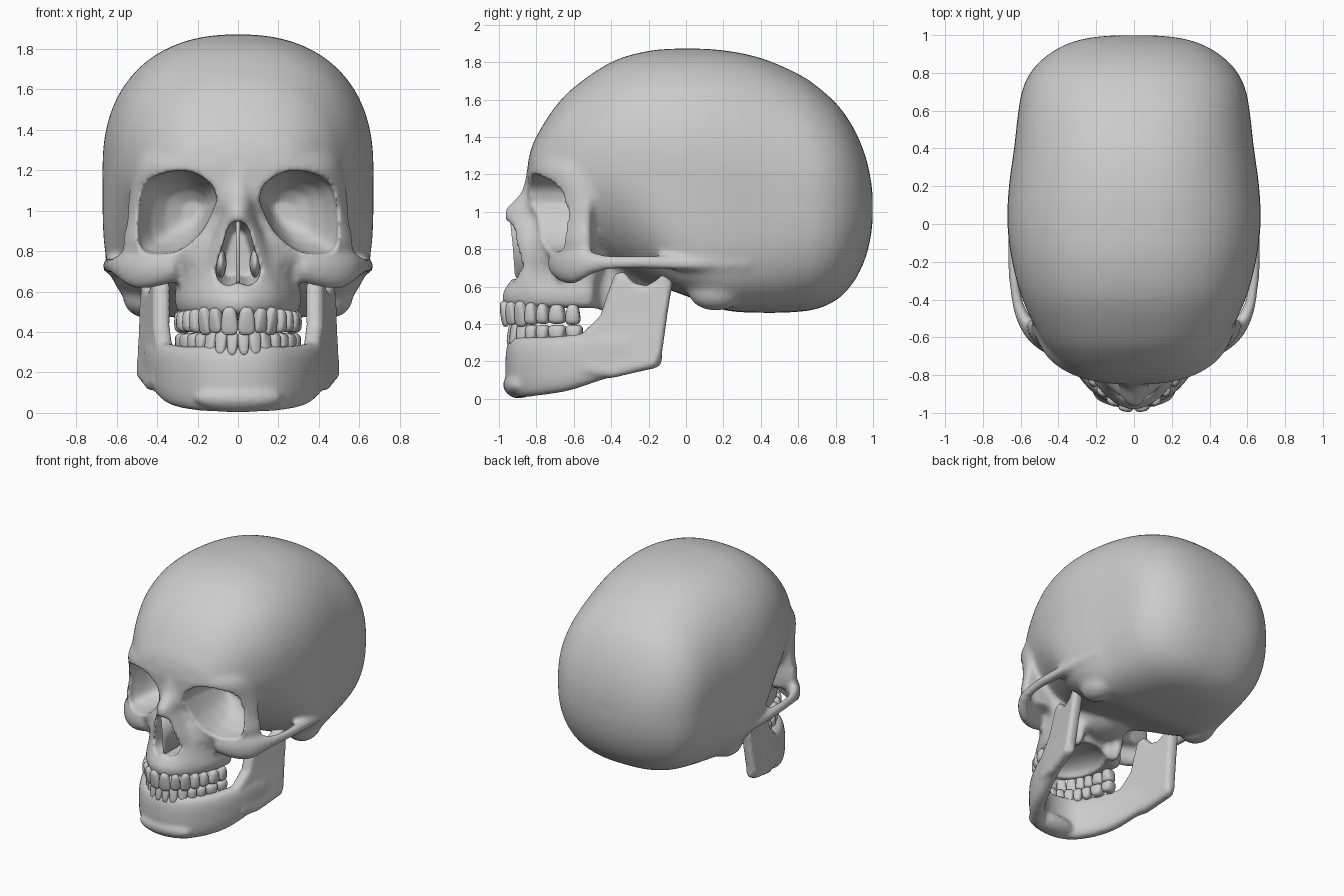
import bpy, bmesh, math
from mathutils import Vector, Matrix

if "Cube" in bpy.data.objects:
    bpy.data.objects.remove(bpy.data.objects["Cube"])


def spow(c, n):
    return math.copysign(abs(c) ** (2 / n), c)


def smooth(rows, n=5):
    """Catmull-Rom interpolation through rows of numbers."""
    p = [rows[0]] + list(rows) + [rows[-1]]
    out = []
    for i in range(1, len(p) - 2):
        for k in range(n):
            t = k / n
            out.append([0.5 * (2 * b + (c - a) * t + (2 * a - 5 * b + 4 * c - d) * t * t
                               + (3 * b - a - 3 * c + d) * t ** 3)
                        for a, b, c, d in zip(*p[i - 1:i + 3])])
    return out + [list(rows[-1])]


def loft(bm, rings):
    """Closed skin over rings of points, capped at both ends."""
    vs = [[bm.verts.new(p) for p in r] for r in rings]
    for a, b in zip(vs, vs[1:]):
        for i in range(len(a)):
            j = (i + 1) % len(a)
            bm.faces.new((a[i], a[j], b[j], b[i]))
    bm.faces.new(vs[0])
    bm.faces.new(vs[-1])


def angles(n):
    return [(math.cos(2 * math.pi * i / n), math.sin(2 * math.pi * i / n)) for i in range(n)]


def slices(bm, rows):
    """Horizontal slices: z, half width, front y, centre y, back y, roundness."""
    rings = []
    for z, w, yf, yc, yb, n in smooth(rows):
        rings.append([(w * spow(c, n), yc + (yb - yc if s > 0 else yc - yf) * spow(s, n), z)
                      for c, s in angles(48)])
    loft(bm, rings)


def tube(bm, rows, n=2.0, flip=1):
    """Swept bar: x, y, z, half thickness, half height."""
    pts = smooth(rows)
    rings = []
    for i, (x, y, z, rt, rh) in enumerate(pts):
        a, b = pts[max(i - 1, 0)], pts[min(i + 1, len(pts) - 1)]
        side = Vector((b[1] - a[1], a[0] - b[0], 0)).normalized()
        rings.append([((x + side.x * rt * spow(c, n)) * flip, y + side.y * rt * spow(c, n),
                       z + rh * spow(s, n)) for c, s in angles(24)])
    loft(bm, rings)


def blob(bm, loc, rad):
    bmesh.ops.create_uvsphere(bm, u_segments=24, v_segments=16, radius=1,
                              matrix=Matrix.Translation(loc) @ Matrix.Diagonal((*rad, 1)))


def finish(bm, name):
    bmesh.ops.recalc_face_normals(bm, faces=bm.faces)
    for f in bm.faces:
        f.smooth = True
    me = bpy.data.meshes.new(name)
    bm.to_mesh(me)
    bm.free()
    ob = bpy.data.objects.new(name, me)
    bpy.context.collection.objects.link(ob)
    return ob


def fuse(ob, voxel, iterations):
    """Melt overlapping parts into one smooth skin."""
    m = ob.modifiers.new("fuse", 'REMESH')
    m.mode, m.voxel_size, m.use_smooth_shade = 'VOXEL', voxel, True
    m = ob.modifiers.new("soften", 'SMOOTH')
    m.factor, m.iterations = 0.5, iterations


# Braincase: y, top z, bottom z, half width, lower roundness
bm = bmesh.new()
case = [(-.845, 1.27, 1.08, .12, 2), (-.82, 1.36, 1.0, .27, 2), (-.77, 1.455, .93, .35, 2),
        (-.7, 1.56, .85, .42, 2), (-.6, 1.665, .76, .495, 2), (-.4, 1.80, .68, .59, 2),
        (-.2, 1.86, .62, .645, 2.9), (0, 1.873, .55, .67, 4.6), (.2, 1.863, .475, .662, 4.4),
        (.4, 1.822, .46, .635, 3.7), (.6, 1.737, .465, .612, 3.1), (.72, 1.655, .487, .588, 2.8),
        (.82, 1.56, .54, .535, 2.6), (.9, 1.44, .63, .45, 2.4), (.955, 1.31, .74, .35, 2.3),
        (.985, 1.19, .85, .24, 2.2), (.998, 1.09, .95, .12, 2)]
rings = []
for y, zt, zb, w, lo in smooth(case):
    zc, h = (zt + zb) / 2, (zt - zb) / 2
    rings.append([(w * spow(c, 2.3 if s > 0 else lo), y, zc + h * spow(s, 2.3 if s > 0 else lo))
                  for c, s in angles(64)])
loft(bm, rings)

# Orbital block and brow
slices(bm, [(.73, .49, -.76, -.52, -.47, 2), (.82, .57, -.79, -.52, -.475, 2), (.95, .552, -.80, -.52, -.48, 1.95),
            (1.08, .54, -.82, -.51, -.47, 2.1), (1.19, .525, -.85, -.5, -.42, 2.4),
            (1.26, .505, -.84, -.48, -.38, 2.5), (1.37, .44, -.78, -.45, -.35, 2.4)])
# Upper jaw
slices(bm, [(.485, .295, -.97, -.52, -.45, 1.8), (.55, .315, -.985, -.52, -.44, 1.8),
            (.61, .31, -.955, -.52, -.43, 1.8), (.68, .315, -.905, -.5, -.42, 1.9),
            (.76, .35, -.875, -.5, -.4, 1.9), (.86, .34, -.85, -.5, -.4, 1.9)])
# Nose bridge and rim of the nasal opening
slices(bm, [(.6, .24, -.945, -.72, -.6, 2), (.7, .2, -.91, -.72, -.6, 2.2), (.8, .165, -.925, -.72, -.6, 2.4),
            (.9, .125, -.945, -.72, -.6, 2.3), (.97, .095, -.972, -.72, -.6, 2), (1.02, .09, -.962, -.72, -.6, 2),
            (1.1, .095, -.885, -.7, -.6, 2), (1.2, .11, -.855, -.7, -.6, 2)])
# Skull base under the middle
blob(bm, (0, -.35, .72), (.22, .22, .16))
for s in (1, -1):
    # Cheekbone running into the arch and the ridge above the ear
    tube(bm, [(.30, -.69, .73, .06, .08), (.42, -.645, .712, .06, .095), (.52, -.585, .712, .05, .095),
              (.585, -.50, .725, .038, .062), (.62, -.40, .728, .03, .043), (.635, -.28, .73, .03, .038),
              (.632, -.14, .728, .04, .038), (.632, .05, .718, .035, .032), (.61, .33, .722, .02, .02)], 2, s)
    # Bony bump behind the ear, and plates behind the palate
    blob(bm, (s * .46, .16, .575), (.11, .15, .105))
    blob(bm, (s * .17, -.42, .6), (.045, .08, .15))
skull = finish(bm, "skull")

# Cutters: eye sockets, nasal opening, palate, small cheek holes
bm = bmesh.new()
orbit = [(.105, 1.05), (.13, 1.13), (.24, 1.195), (.37, 1.185), (.47, 1.12), (.505, .96),
         (.49, .81), (.40, .785), (.28, .81), (.17, .91)]
pear = [(0, .95), (.045, .925), (.075, .83), (.108, .72), (.095, .655), (.05, .63), (0, .645),
        (-.05, .63), (-.095, .655), (-.108, .72), (-.075, .83), (-.045, .925)]
orbit, pear = smooth(orbit + orbit[:1], 4)[:-1], smooth(pear + pear[:1], 3)[:-1]
for s in (1, -1):
    loft(bm, [[(s * (.2 + (x - .2) * k), y, 1.0 + (z - 1.0) * k) for x, z in orbit]
              for y, k in ((-1.1, 1), (-.7, 1), (-.6, .94), (-.5, .75), (-.43, .52), (-.39, .25))])
    blob(bm, (s * .23, -.80, .72), (.018, .05, .018))
loft(bm, [[(x * k, y, .8 + (z - .8) * k) for x, z in pear] for y, k in ((-1.1, 1), (-.75, 1), (-.55, .75))])
blob(bm, (0, -.65, .48), (.19, .25, .1))
cutter = finish(bm, "opening_cutter")
cutter.hide_render = True

fuse(skull, .02, 5)
m = skull.modifiers.new("openings", 'BOOLEAN')
m.operation, m.solver, m.object = 'DIFFERENCE', 'EXACT', cutter
fuse(skull, .0135, 4)

# Nasal septum and inner nasal shelves
bm = bmesh.new()
plate = [(-.915, .66), (-.9, .635), (-.52, .635), (-.52, .95), (-.94, .95), (-.925, .8)]
loft(bm, [[(x, y, z) for y, z in plate] for x in (-.009, .009)])
for s in (1, -1):
    blob(bm, (s * .085, -.66, .74), (.028, .14, .07))
septum = finish(bm, "nasal_septum")

# Lower jaw body: x, y, bottom z, top z, half thickness
bm = bmesh.new()
half = [(.145, -.872, .008, .33, .058), (.25, -.765, .02, .33, .06), (.33, -.62, .045, .34, .058),
        (.39, -.45, .10, .36, .05), (.43, -.3, .14, .36, .04)]
body = [(-r[0], *r[1:]) for r in half[::-1]] + [(0, -.908, .003, .33, .058)] + half
tube(bm, [(x, y, (a + b) / 2, t, (b - a) / 2) for x, y, a, b, t in body], 2.8)
blob(bm, (0, -.89, .075), (.22, .088, .072))
# Rising branches with joint heads
branch = [(-.56, .13), (-.4, .11), (-.25, .145), (-.16, .165), (-.13, .23), (-.1, .45), (-.06, .69),
          (-.11, .69), (-.15, .64), (-.21, .605), (-.28, .62), (-.33, .68), (-.38, .67), (-.42, .56),
          (-.46, .44), (-.56, .345)]
for s in (1, -1):
    loft(bm, [[(s * (.37 + (y + .55) * .2 + max(0, .28 - z) * .12 - max(0, z - .3) * .07 + t),
                -.28 + (y + .28) * k, .38 + (z - .38) * k) for y, z in branch]
              for t, k in ((-.042, .9), (-.022, 1), (.022, 1), (.042, .9))])
    blob(bm, (s * .44, -.085, .675), (.075, .035, .035))
    blob(bm, (s * .452, -.18, .215), (.04, .055, .055))
jaw = finish(bm, "lower_jaw")
fuse(jaw, .0135, 5)


# Teeth: soft tapered blocks set along each arch
def tooth_row(name, arch, widths, depth, zs, root):
    bm = bmesh.new()
    path = [Vector(p) for p in smooth(arch, 12)]
    pos = 0
    for i, w in enumerate(widths):
        d, k = pos + w / 2, 0
        pos += w
        while k < len(path) - 2 and d > (path[k + 1] - path[k]).length:
            d -= (path[k + 1] - path[k]).length
            k += 1
        tan = (path[k + 1] - path[k]).normalized()
        loc = path[k] + tan * d
        out = Vector((tan.y, -tan.x))
        z0, z1 = zs[i]
        for s in (1, -1):
            made = bmesh.ops.create_uvsphere(bm, u_segments=16, v_segments=10, radius=1)
            for v in made['verts']:
                x, y, z = (spow(c, 3.2) for c in v.co)
                taper = 1 - .16 * (1 + z * root)
                edge = 1 if i > 2 else .72 + .28 * z * root
                p = loc + tan * (x * w * .57 * taper) + out * (y * depth[i] * edge)
                v.co = (s * p.x, p.y, (z0 + z1) / 2 + z * (z1 - z0) / 2)
    return finish(bm, name)


tooth_row("upper_teeth", [(0, -.972), (.095, -.945), (.18, -.855), (.238, -.745), (.268, -.63), (.28, -.47)],
          (.085, .07, .072, .068, .068, .09, .08), (.036, .034, .04, .042, .044, .048, .045),
          [(.385, .525), (.395, .52), (.385, .525), (.395, .515), (.4, .51), (.4, .505), (.395, .505)], 1)
tooth_row("lower_teeth", [(0, -.935), (.09, -.91), (.165, -.83), (.222, -.73), (.262, -.61), (.285, -.44)],
          (.055, .06, .068, .066, .07, .095, .09), (.034, .034, .038, .04, .042, .046, .046),
          [(.28, .405), (.28, .405), (.275, .405), (.29, .395), (.3, .395), (.305, .395), (.31, .395)], -1)
